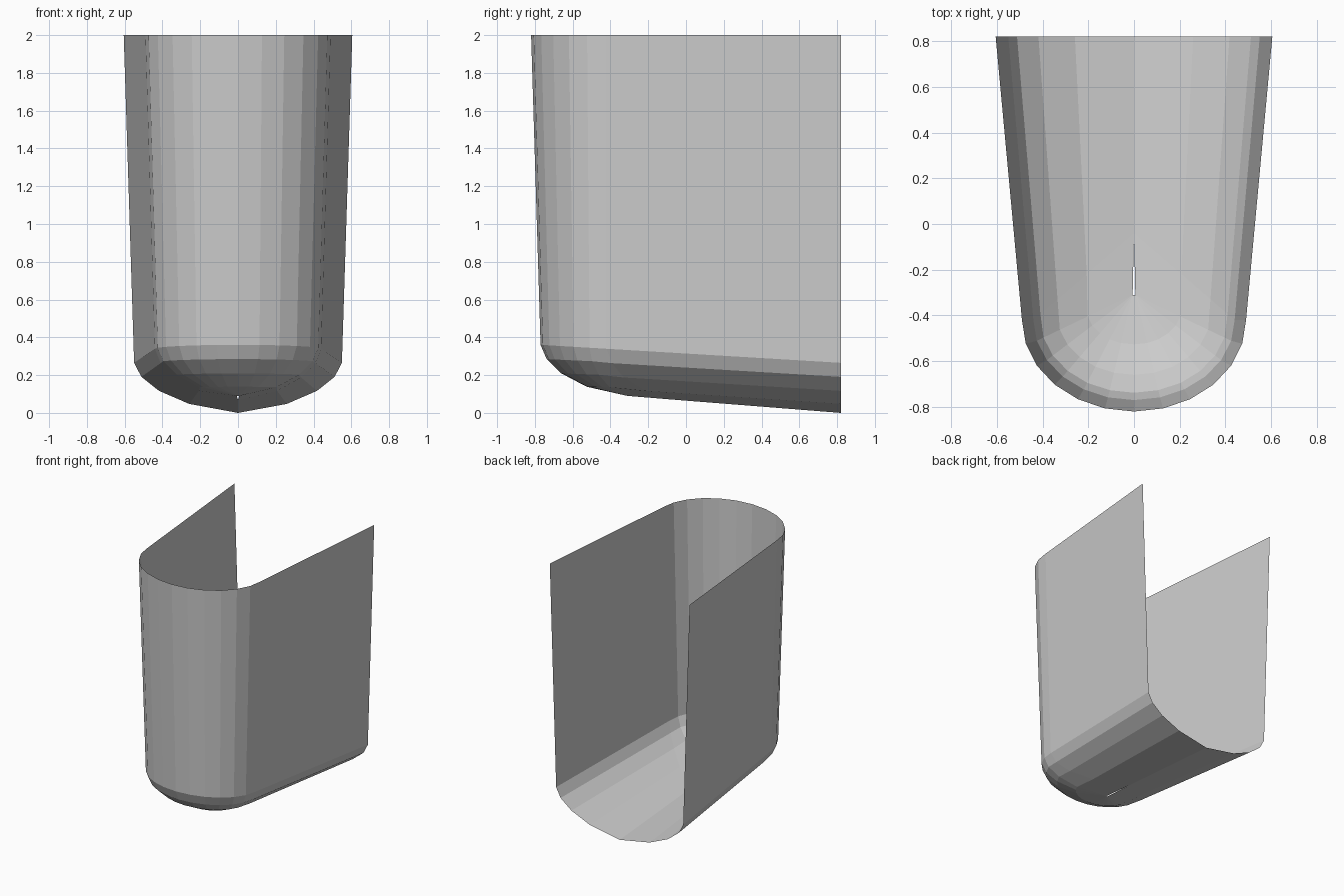
import bpy, bmesh, math

cube = bpy.data.objects.get("Cube")
if cube:
    bpy.data.objects.remove(cube)

BACK, TANGENT = 0.82, -0.42      # open back end, start of the rounded front
ARC_STEPS = 12

grey = bpy.data.materials.new("light grey")
grey.use_nodes = True
colour = (0.6, 0.6, 0.6, 1)
grey.diffuse_color = colour
grey.node_tree.nodes["Principled BSDF"].inputs["Base Color"].default_value = colour


def u_outline(back_x, front_x, depth, z_at):
    """U-shaped row of points from the right back, round the front, to the left back."""
    arc = []
    for i in range(ARC_STEPS + 1):
        a = math.pi * i / ARC_STEPS
        arc.append((-front_x * math.cos(a), TANGENT - depth * math.sin(a)))
    flat = [(-back_x, BACK)] + arc + [(back_x, BACK)]
    return [(x, y, z_at(y)) for x, y in flat]


# Upright wall: top rim and the sloping lower edge
rim = u_outline(0.605, 0.49, 0.40, lambda y: 2.0)
chine = u_outline(0.55, 0.44, 0.35, lambda y: 0.265 + (BACK - y) * 0.06)

# Keel end of every column; a hairline slit stays open behind the front
keel = []
for i in range(len(chine)):
    j = i - 1
    if j < 0 or j > ARC_STEPS:
        keel.append((0, BACK, 0))
    elif j in (0, ARC_STEPS):
        keel.append((0, -0.04, 0.068))
    else:
        side = (j > ARC_STEPS // 2) - (j < ARC_STEPS // 2)
        keel.append((0.006 * side, -0.31, 0.09))

# Rounded bottom: (outward share, height share) from chine to keel
PROFILE = [(1, 1), (0.93, 0.72), (0.76, 0.44), (0.47, 0.18), (0, 0)]
rows = [rim]
for out, up in PROFILE:
    rows.append([(k[0] + (c[0] - k[0]) * out,
                  k[1] + (c[1] - k[1]) * out,
                  k[2] + (c[2] - k[2]) * up) for c, k in zip(chine, keel)])

# Skin the rows into one thin open shell
bm = bmesh.new()
grid = [[bm.verts.new(p) for p in row] for row in rows]
for upper, lower in zip(grid, grid[1:]):
    for i in range(len(upper) - 1):
        bm.faces.new((upper[i], lower[i], lower[i + 1], upper[i + 1]))
bmesh.ops.remove_doubles(bm, verts=bm.verts[:], dist=0.0005)

mesh = bpy.data.meshes.new("open_shell")
bm.to_mesh(mesh)
bm.free()
mesh.materials.append(grey)
shell = bpy.data.objects.new("open_shell", mesh)
bpy.context.collection.objects.link(shell)
